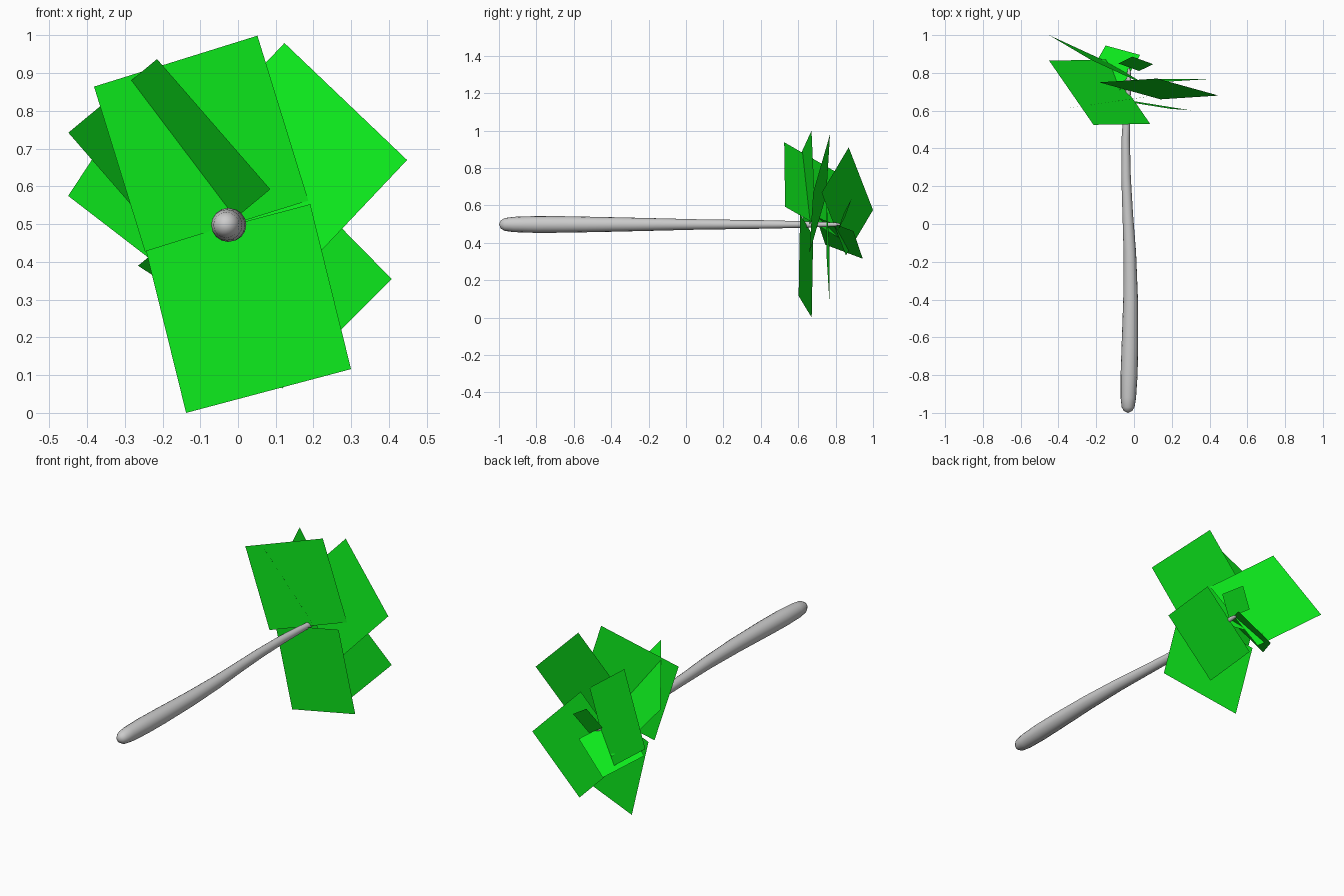
import bpy, bmesh, math
from mathutils import Vector

green = bpy.data.materials.new("leaf_green")
green.diffuse_color = (0.004, 0.84, 0.012, 1)


def finish(bm, name):
    mesh = bpy.data.meshes.new(name)
    bm.to_mesh(mesh)
    bm.free()
    obj = bpy.data.objects.new(name, mesh)
    bpy.context.collection.objects.link(obj)
    return obj


# Branch: round tapering rod along y; rows are y, centre x, radius
def branch(sides=16):
    profile = [(-0.99, -0.032, 0.022), (-0.97, -0.031, 0.034),
               (-0.92, -0.030, 0.041), (-0.80, -0.026, 0.045),
               (-0.65, -0.022, 0.044), (-0.40, -0.018, 0.039),
               (-0.15, -0.022, 0.033), (0.05, -0.033, 0.028),
               (0.25, -0.042, 0.025), (0.45, -0.044, 0.022),
               (0.60, -0.038, 0.018), (0.72, -0.030, 0.014),
               (0.80, -0.027, 0.010), (0.82, -0.027, 0.006)]
    bm = bmesh.new()
    rings = []
    for y, x, r in profile:
        rings.append([bm.verts.new((x + r * math.cos(a), y, 0.498 + r * math.sin(a)))
                      for a in (2 * math.pi * i / sides for i in range(sides))])
    for a, b in zip(rings, rings[1:]):
        for i in range(sides):
            j = (i + 1) % sides
            bm.faces.new((a[i], a[j], b[j], b[i]))
    # Rounded end caps
    for ring, tip in ((rings[0], (-0.032, -1.0, 0.498)), (rings[-1], (-0.027, 0.828, 0.498))):
        t = bm.verts.new(tip)
        for i in range(sides):
            bm.faces.new((ring[i], ring[(i + 1) % sides], t))
    bmesh.ops.recalc_face_normals(bm, faces=bm.faces)
    for f in bm.faces:
        f.smooth = True
    return finish(bm, "branch")


# Leaf: flat square card joined to the branch at the middle of one edge
def leaf(name, base, across, out):
    base, half, out = Vector(base), Vector(across) / 2, Vector(out)
    bm = bmesh.new()
    bm.faces.new([bm.verts.new(p) for p in
                  (base - half, base + half, base + half + out, base - half + out)])
    obj = finish(bm, name)
    obj.data.materials.append(green)


branch()
leaves = [
    ((-0.030, 0.66, 0.4950), (0.433, 0.062, 0.135), (-0.135, -0.02, 0.437)),
    ((-0.027, 0.645, 0.4950), (0.437, -0.07, 0.116), (0.108, -0.008, -0.437)),
    ((-0.032, 0.70, 0.4950), (0.235, -0.34, 0.195), (-0.30, -0.005, 0.345)),
    ((-0.022, 0.705, 0.50), (0.325, -0.09, -0.31), (0.3075, 0.02, 0.325)),
    ((-0.023, 0.75, 0.50), (0.29, 0.0, 0.29), (0.285, 0.018, -0.29)),
    ((-0.025, 0.79, 0.50), (0.22, -0.13, 0.335), (-0.315, 0.145, 0.2425)),
    ((-0.025, 0.795, 0.50), (0.115, 0.20, -0.075), (-0.1825, 0.05, -0.1475)),
    ((-0.028, 0.83, 0.50), (0.11, -0.04, -0.074), (0.075, 0.036, 0.10)),
]
for n, spec in enumerate(leaves, 1):
    leaf(f"leaf_{n}", *spec)
